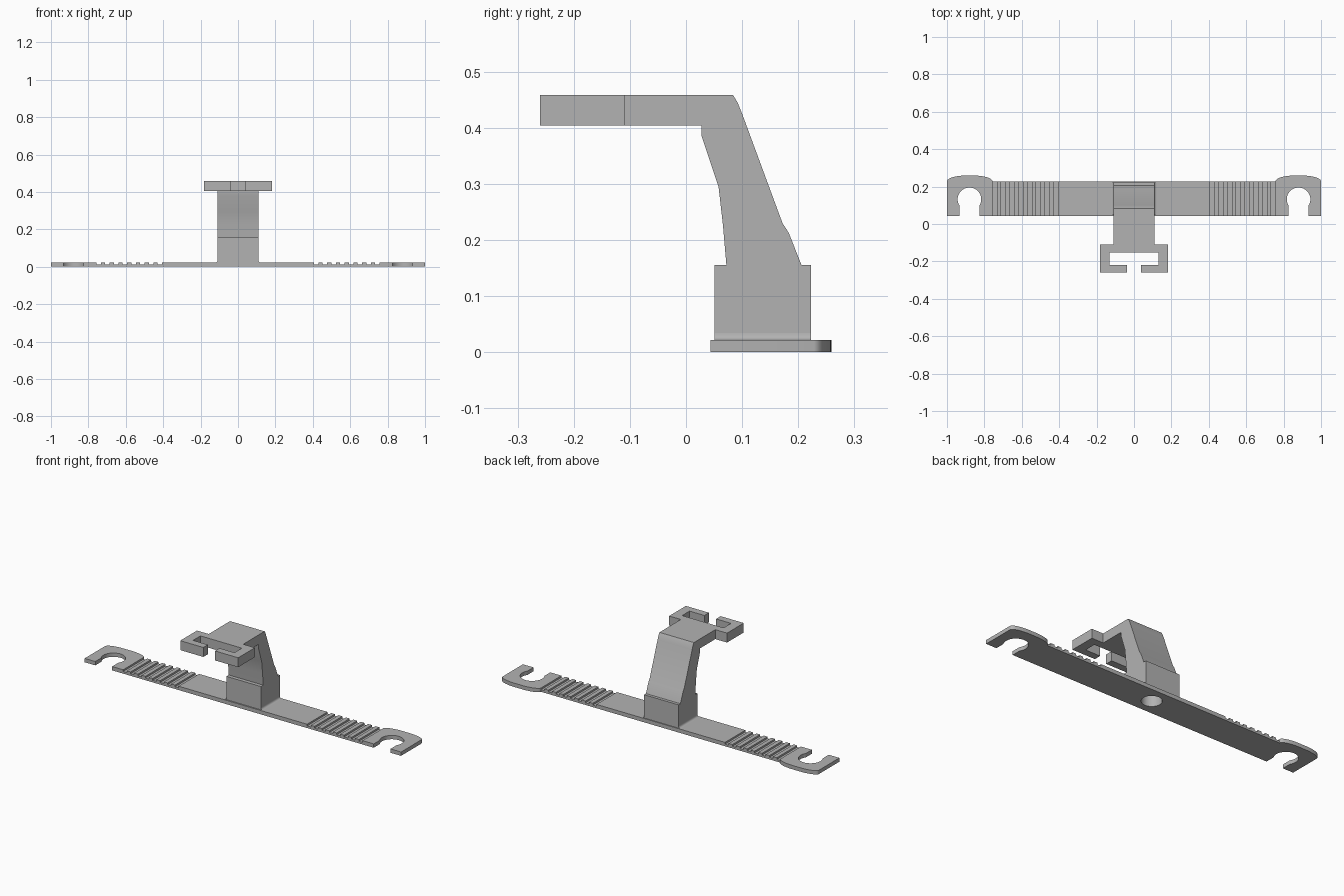
import bpy, bmesh
from math import sin, cos, pi, asin
from mathutils import Vector

cube = bpy.data.objects.get("Cube")
if cube:
    bpy.data.objects.remove(cube)

grey = bpy.data.materials.new("plain_grey")
grey.use_nodes = True
grey.diffuse_color = (0.45, 0.45, 0.45, 1)
grey.node_tree.nodes["Principled BSDF"].inputs["Base Color"].default_value = grey.diffuse_color


def extrude(name, outline, axis, low, high):
    """Extrude a 2D outline along an axis; outline keeps the other two axes in order."""
    def place(a, b):
        co = [a, b]
        co.insert("xyz".index(axis), low)
        return co
    bm = bmesh.new()
    face = bm.faces.new([bm.verts.new(place(a, b)) for a, b in outline])
    moved = bmesh.ops.extrude_face_region(bm, geom=[face])["geom"]
    shift = Vector([high - low if c == axis else 0 for c in "xyz"])
    bmesh.ops.translate(bm, vec=shift, verts=[v for v in moved if isinstance(v, bmesh.types.BMVert)])
    bmesh.ops.recalc_face_normals(bm, faces=bm.faces)
    mesh = bpy.data.meshes.new(name)
    bm.to_mesh(mesh)
    bm.free()
    mesh.materials.append(grey)
    obj = bpy.data.objects.new(name, mesh)
    bpy.context.collection.objects.link(obj)
    return obj


def arc(cx, cy, rx, ry, start, end, steps):
    angles = [start + (end - start) * i / steps for i in range(steps + 1)]
    return [(cx + rx * cos(t), cy + ry * sin(t)) for t in angles]


def smooth(obj):
    bpy.ops.object.select_all(action="DESELECT")
    obj.select_set(True)
    bpy.context.view_layer.objects.active = obj
    bpy.ops.object.shade_smooth_by_angle(angle=pi / 6)


THICK, FRONT, BACK = 0.022, 0.044, 0.228
INNER, OUTER = 0.406, 0.757
HALF = 0.109

# Base strip with grooved grip zones
step = (OUTER - INNER) / 15
top = []
for i in range(15):
    z = 0.012 if i % 2 == 0 else THICK
    top += [(INNER + i * step, z), (INNER + (i + 1) * step, z)]
half = [(INNER, THICK)] + top + [(OUTER, 0)]
profile = half + [(-x, z) for x, z in reversed(half)]
strip = extrude("base_strip", profile, "y", FRONT, BACK)

# Open hooks at both ends
HOOK_X, HOLE_Y, HOLE_R, SLOT = 0.88, 0.132, 0.063, 0.053
a = asin(SLOT / HOLE_R)
hook = [(OUTER, FRONT), (HOOK_X - SLOT, FRONT)]
hook += arc(HOOK_X, HOLE_Y, HOLE_R, HOLE_R, 1.5 * pi - a, a - pi / 2, 32)
hook += [(HOOK_X + SLOT, FRONT), (1, FRONT)]
hook += arc(0.9, BACK, 0.1, 0.031, 0, pi / 2, 10)
hook += arc(OUTER + 0.1, BACK, 0.1, 0.031, pi / 2, pi, 10)
for side, sign in (("left", 1), ("right", -1)):
    smooth(extrude(side + "_hook", [(sign * x, y) for x, y in hook], "z", 0, THICK))
    # Small fillet where the post meets the strip
    curve = arc(HALF + 0.011, THICK + 0.012, 0.011, 0.012, pi, 1.5 * pi, 5)
    fillet = [(HALF, THICK)] + curve
    smooth(extrude(side + "_post_fillet", [(sign * x, z) for x, z in fillet], "y", 0.051, 0.223))

# Upright post and bent arm, one side profile
post_profile = [
    (0.051, THICK), (0.051, 0.155), (0.072, 0.155), (0.066, 0.225), (0.058, 0.295),
    (0.028, 0.385), (0.028, 0.404), (-0.109, 0.404), (-0.109, 0.458), (0.084, 0.458),
    (0.092, 0.445), (0.1, 0.425), (0.172, 0.23), (0.183, 0.213), (0.206, 0.155),
    (0.223, 0.155), (0.223, THICK)]
post = extrude("post_and_arm", post_profile, "x", -HALF, HALF)

# Blind round hole under the post
cutter = extrude("hole_cutter", arc(0, 0.137, 0.053, 0.053, 0, 2 * pi * 31 / 32, 31), "z", -0.05, 0.1)
cutter.hide_render = True
for obj in (strip, post):
    cut = obj.modifiers.new("hole", "BOOLEAN")
    cut.object = cutter
    cut.operation = "DIFFERENCE"
    cut.solver = "EXACT"
    bpy.context.view_layer.objects.active = obj
    bpy.ops.object.modifier_apply(modifier=cut.name)
    smooth(obj)
bpy.data.objects.remove(cutter)

# Open clip bracket at the end of the arm
clip = [(0.183, -0.109), (0.183, -0.26), (0.037, -0.26), (0.037, -0.219), (0.131, -0.219), (0.131, -0.152)]
extrude("clip_bracket", clip + [(-x, y) for x, y in reversed(clip)], "z", 0.404, 0.458)
